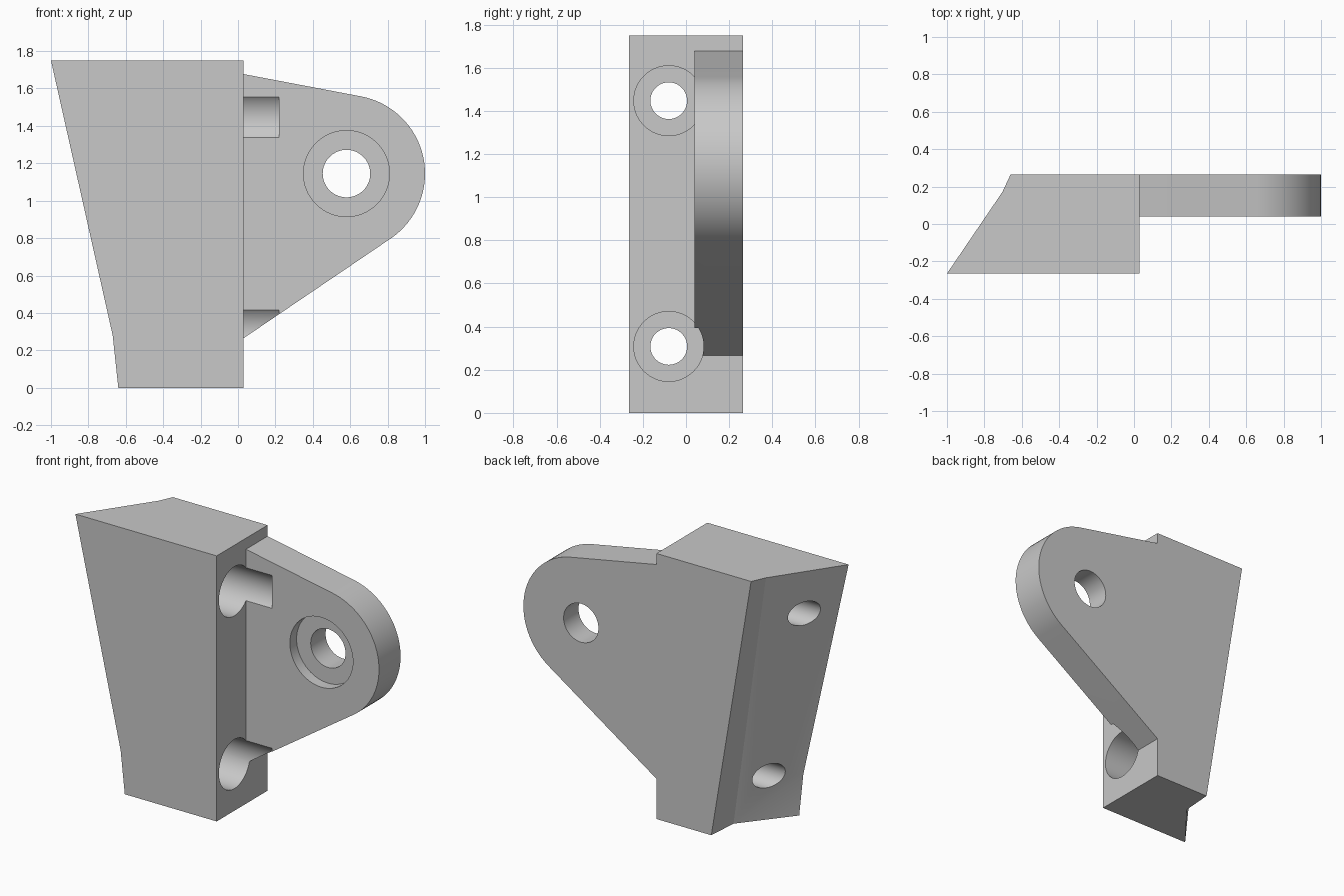
import bpy, bmesh
from math import radians, cos, sin
from mathutils import Matrix, Vector

if "Cube" in bpy.data.objects:
    bpy.data.objects.remove(bpy.data.objects["Cube"])

grey = bpy.data.materials.new("plain_grey")
grey.use_nodes = True
colour = (0.58, 0.58, 0.58, 1)
grey.diffuse_color = colour
grey.node_tree.nodes["Principled BSDF"].inputs["Base Color"].default_value = colour

FRONT, BACK, SIDE, TOP = -0.265, 0.265, 0.03, 1.75
PLATE_FRONT = 0.04
PIVOT = Vector((0.58, 0, 1.145))


def finish(name, bm):
    bmesh.ops.recalc_face_normals(bm, faces=bm.faces)
    mesh = bpy.data.meshes.new(name)
    bm.to_mesh(mesh)
    bm.free()
    ob = bpy.data.objects.new(name, mesh)
    bpy.context.collection.objects.link(ob)
    mesh.materials.append(grey)
    return ob


def cylinder(name, start, end, radius):
    """Closed cylinder between two points."""
    start, end = Vector(start), Vector(end)
    axis = end - start
    turn = axis.to_track_quat('Z', 'Y').to_matrix().to_4x4()
    bm = bmesh.new()
    bmesh.ops.create_cone(bm, cap_ends=True, segments=64, radius1=radius, radius2=radius,
                          depth=axis.length,
                          matrix=Matrix.Translation((start + end) / 2) @ turn)
    return finish(name, bm)


def combine(target, tool, operation):
    """Apply a boolean and discard the tool."""
    mod = target.modifiers.new(operation.lower(), 'BOOLEAN')
    mod.operation, mod.solver, mod.object = operation, 'EXACT', tool
    bpy.context.view_layer.objects.active = target
    bpy.ops.object.modifier_apply(modifier=mod.name)
    bpy.data.objects.remove(tool)


# Mounting block with a slanted, creased outer side
bm = bmesh.new()
points = {
    "front_top": (-1, FRONT, TOP), "front_knee": (-0.67, FRONT, 0.28),
    "front_foot": (-0.64, FRONT, 0), "crease_top": (-0.703, 0.172, TOP),
    "crease_foot": (-0.385, 0.055, 0), "back_top": (-0.66, BACK, TOP),
    "back_foot": (-0.37, BACK, 0), "side_front_top": (SIDE, FRONT, TOP),
    "side_front_foot": (SIDE, FRONT, 0), "side_back_top": (SIDE, BACK, TOP),
    "side_back_foot": (SIDE, BACK, 0),
}
v = {name: bm.verts.new(co) for name, co in points.items()}
for face in (
    "front_top front_knee front_foot side_front_foot side_front_top",
    "back_top side_back_top side_back_foot back_foot",
    "side_front_top side_front_foot side_back_foot side_back_top",
    "front_top side_front_top side_back_top back_top crease_top",
    "front_foot crease_foot back_foot side_back_foot side_front_foot",
    "front_top crease_top crease_foot front_knee",
    "front_knee crease_foot front_foot",
    "crease_top back_top back_foot crease_foot",
):
    bm.faces.new([v[n] for n in face.split()])
bracket = finish("bracket", bm)

# Rounded lug plate, overlapping into the block
bm = bmesh.new()
outline = [(-0.1, 0.265), (SIDE, 0.265)]
steps, low, high = 32, -55.6, 79.3
for i in range(steps + 1):
    a = radians(low + (high - low) * i / steps)
    outline.append((PIVOT.x + 0.42 * cos(a), PIVOT.z + 0.42 * sin(a)))
outline += [(SIDE, 1.677), (-0.1, 1.677)]
face = bm.faces.new([bm.verts.new((x, PLATE_FRONT, z)) for x, z in outline])
sweep = bmesh.ops.extrude_face_region(bm, geom=[face])
bmesh.ops.translate(bm, vec=(0, BACK - PLATE_FRONT, 0),
                    verts=[g for g in sweep["geom"] if isinstance(g, bmesh.types.BMVert)])
combine(bracket, finish("lug_plate", bm), 'UNION')

# Pivot hole with a shallow counterbore on the front
for name, y0, y1, r in (("pivot_hole", -0.1, 0.5, 0.127),
                        ("pivot_counterbore", -0.1, PLATE_FRONT + 0.07, 0.23)):
    combine(bracket, cylinder(name, (PIVOT.x, y0, PIVOT.z), (PIVOT.x, y1, PIVOT.z), r),
            'DIFFERENCE')

# Two bolt holes through the block, counterbored and relieved into the lug
for z in (0.308, 1.447):
    for name, x0, x1, r in (("bolt_hole", -1.3, 0.1, 0.085),
                            ("bolt_counterbore", -0.2, 0.22, 0.162)):
        combine(bracket, cylinder(name, (x0, -0.08, z), (x1, -0.08, z), r), 'DIFFERENCE')

bpy.ops.object.select_all(action='DESELECT')
bracket.select_set(True)
bpy.context.view_layer.objects.active = bracket
bpy.ops.object.shade_smooth_by_angle(angle=radians(8))
